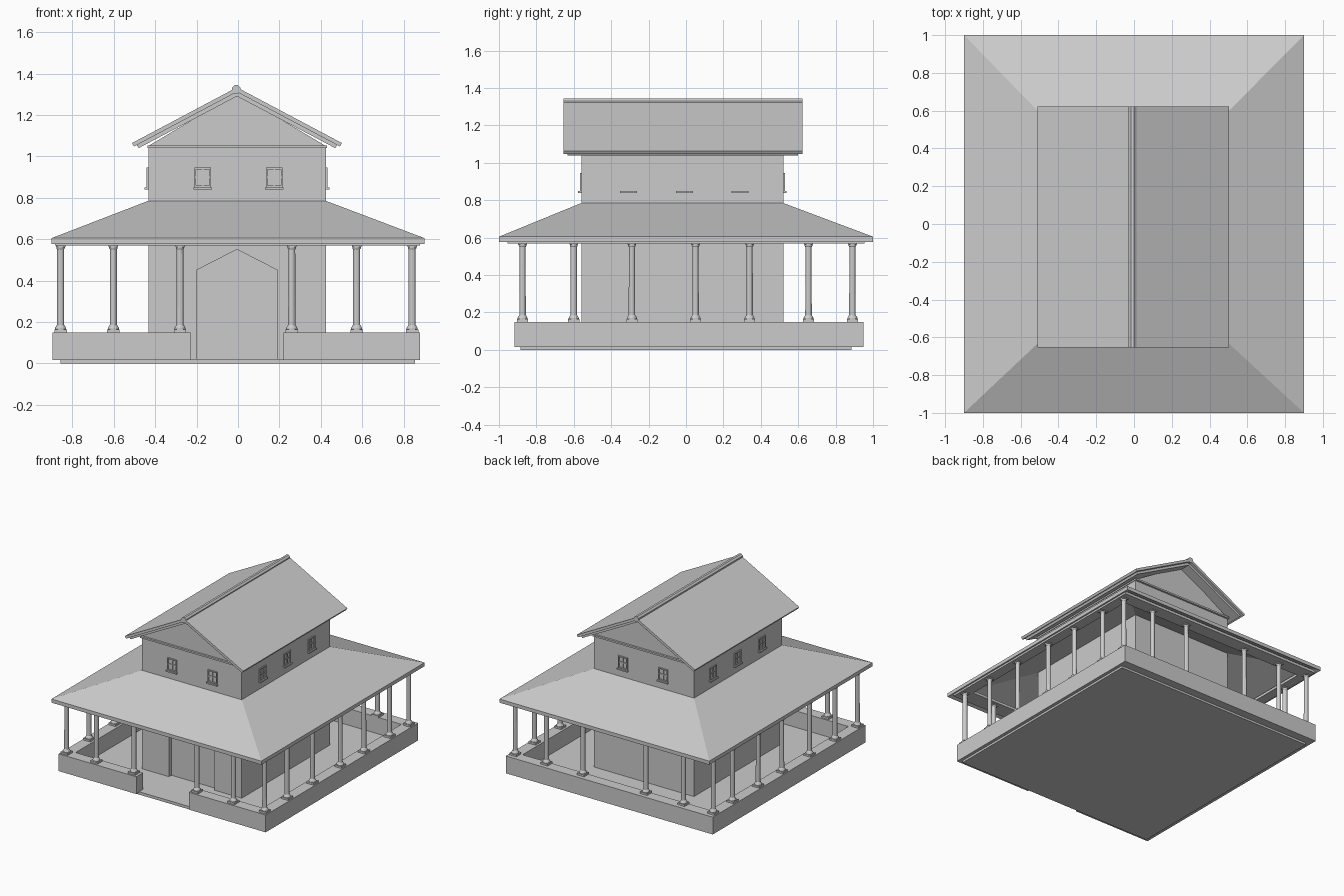
import bpy, bmesh, math

if "Cube" in bpy.data.objects:
    bpy.data.objects.remove(bpy.data.objects["Cube"])

# overall extents of the main parts
CX0, CX1, CY0, CY1 = -0.433, 0.424, -0.56, 0.52      # central hall
WX0, WX1, WY0, WY1 = -0.895, 0.88, -0.917, 0.95      # parapet
MID = -0.005                                         # ridge axis


def finish(name, bm):
    bmesh.ops.recalc_face_normals(bm, faces=bm.faces)
    me = bpy.data.meshes.new(name)
    bm.to_mesh(me)
    bm.free()
    ob = bpy.data.objects.new(name, me)
    bpy.context.collection.objects.link(ob)
    return ob


def add_box(bm, x0, x1, y0, y1, z0, z1):
    vs = bmesh.ops.create_cube(bm, size=1)["verts"]
    for v in vs:
        v.co = ((x0 + x1) / 2 + v.co.x * (x1 - x0),
                (y0 + y1) / 2 + v.co.y * (y1 - y0),
                (z0 + z1) / 2 + v.co.z * (z1 - z0))


def boxes(name, items):
    bm = bmesh.new()
    for b in items:
        add_box(bm, *b)
    return finish(name, bm)


def extrude_y(name, profile, y0, y1):
    """Prism from an x-z outline between y0 and y1."""
    bm = bmesh.new()
    f = bm.faces.new([bm.verts.new((x, y0, z)) for x, z in profile])
    r = bmesh.ops.extrude_face_region(bm, geom=[f])
    for v in r["geom"]:
        if isinstance(v, bmesh.types.BMVert):
            v.co.y = y1
    return finish(name, bm)


def rect_loft(name, rings):
    """Closed loop of rectangular rings (x0, x1, y0, y1, z)."""
    bm = bmesh.new()
    loops = [[bm.verts.new(p) for p in ((a, c, z), (b, c, z), (b, d, z), (a, d, z))]
             for a, b, c, d, z in rings]
    for i, lo in enumerate(loops):
        hi = loops[(i + 1) % len(loops)]
        for k in range(4):
            bm.faces.new((lo[k], lo[(k + 1) % 4], hi[(k + 1) % 4], hi[k]))
    return finish(name, bm)


# floor slab and parapet with a front entrance gap
boxes("floor", [(-0.857, 0.855, -0.885, 0.885, 0, 0.022)])
T = 0.085
boxes("parapet", [
    (WX0, WX0 + T, WY0 + T, WY1 - T, 0.016, 0.15),
    (WX1 - T, WX1, WY0 + T, WY1 - T, 0.016, 0.15),
    (WX0, WX1, WY1 - T, WY1, 0.016, 0.15),
    (WX0, -0.23, WY0, WY0 + T, 0.016, 0.15),
    (0.22, WX1, WY0, WY0 + T, 0.016, 0.15)])

# hall body, and front wall layer holding the pointed door recess
boxes("hall", [(CX0, CX1, CY0 + 0.03, CY1, 0, 1.05)])
extrude_y("front_wall", [
    (CX0, 0), (-0.2, 0), (-0.2, 0.45), (MID, 0.55), (0.19, 0.45), (0.19, 0),
    (CX1, 0), (CX1, 1.05), (CX0, 1.05)], CY0, CY0 + 0.03)
extrude_y("gable", [(CX0, 1.05), (CX1, 1.05), (MID, 1.305)], CY0, CY1)
boxes("gable_tie", [(CX0 - 0.005, CX1 + 0.005, CY0 - 0.015, CY1 + 0.015, 1.04, 1.053)])

# veranda roof: sloped shell plus thin beam ring above the columns
E = (-0.9, 0.9, -1, 1)
C = (CX0, CX1, CY0, CY1)
rect_loft("veranda_roof", [E + (0.605,), C + (0.785,), C + (0.757,), E + (0.577,)])
O, I = (-0.885, 0.88, -0.955, 0.955), (-0.81, 0.80, -0.83, 0.85)
rect_loft("veranda_beam", [O + (0.57,), O + (0.59,), I + (0.59,), I + (0.57,)])


# upper gable roof: two stacked chevron layers and a ridge cap
def chevron(name, apex, half, eave, thick, y0, y1):
    k = 0.01                                          # eave cut leans inward
    extrude_y(name, [
        (MID - half, eave), (MID, apex), (MID + half, eave),
        (MID + half - k, eave - thick * 0.75), (MID, apex - thick),
        (MID - half + k, eave - thick * 0.75)], y0, y1)


chevron("upper_roof", 1.333, 0.507, 1.064, 0.022, -0.655, 0.622)
chevron("upper_roof_lining", 1.312, 0.485, 1.056, 0.022, -0.633, 0.60)
bm = bmesh.new()
ends = [[bm.verts.new((MID - 0.003 + 0.022 * math.cos(a), y, 1.323 + 0.022 * math.sin(a)))
         for a in (math.pi / 8 + i * math.pi / 4 for i in range(8))] for y in (-0.655, 0.622)]
for e in ends:
    bm.faces.new(e)
for i in range(8):
    j = (i + 1) % 8
    bm.faces.new((ends[0][i], ends[0][j], ends[1][j], ends[1][i]))
finish("ridge_cap", bm)

# columns: square plinth, turned shaft, square cap
SHAFT = [(0.027, 0.163), (0.027, 0.17), (0.021, 0.181), (0.0175, 0.186), (0.0165, 0.55),
         (0.02, 0.555), (0.021, 0.565)]
N = 12


def column(name, x, y):
    bm = bmesh.new()
    add_box(bm, x - 0.03, x + 0.03, y - 0.03, y + 0.03, 0.149, 0.164)
    add_box(bm, x - 0.023, x + 0.023, y - 0.023, y + 0.023, 0.563, 0.577)
    rings = [[bm.verts.new((x + r * math.cos(2 * math.pi * i / N),
                            y + r * math.sin(2 * math.pi * i / N), z)) for i in range(N)]
             for r, z in SHAFT]
    for lo, hi in zip(rings, rings[1:]):
        for i in range(N):
            j = (i + 1) % N
            bm.faces.new((lo[i], lo[j], hi[j], hi[i]))
    bm.faces.new(rings[0])
    bm.faces.new(rings[-1])
    finish(name, bm)


COL_X = (-0.857, -0.602, -0.28, 0.26, 0.573, 0.841)
COL_Y = (-0.874, -0.60, -0.289, 0.051, 0.34, 0.655, 0.89)
for x in COL_X:
    column("front_column", x, COL_Y[0])
    column("back_column", x, COL_Y[-1])
for y in COL_Y[1:-1]:
    column("left_column", COL_X[0], y)
    column("right_column", COL_X[-1], y)


# windows: frame, cross bars and sill; axis tells which wall they sit on
def window(name, axis, u, wall, out):
    parts = [(-0.04, -0.032, 0.85, 0.945, 0.008), (0.032, 0.04, 0.85, 0.945, 0.008),
             (-0.032, 0.032, 0.937, 0.945, 0.008), (-0.032, 0.032, 0.85, 0.858, 0.008),
             (-0.004, 0.004, 0.858, 0.937, 0.006), (-0.032, 0.032, 0.894, 0.902, 0.006),
             (-0.045, 0.045, 0.84, 0.85, 0.018)]
    items = []
    for a, b, z0, z1, d in parts:
        lo, hi = sorted((wall - out * 0.004, wall + out * d))
        if axis == "x":
            items.append((u + a, u + b, lo, hi, z0, z1))
        else:
            items.append((lo, hi, u + a, u + b, z0, z1))
    boxes(name, items)


for u in (-0.17, 0.175):
    window("front_window", "x", u, CY0, -1)
    window("back_window", "x", u, CY1, 1)
for u in (-0.307, -0.008, 0.289):
    window("left_window", "y", u, CX0, -1)
    window("right_window", "y", u, CX1, 1)
